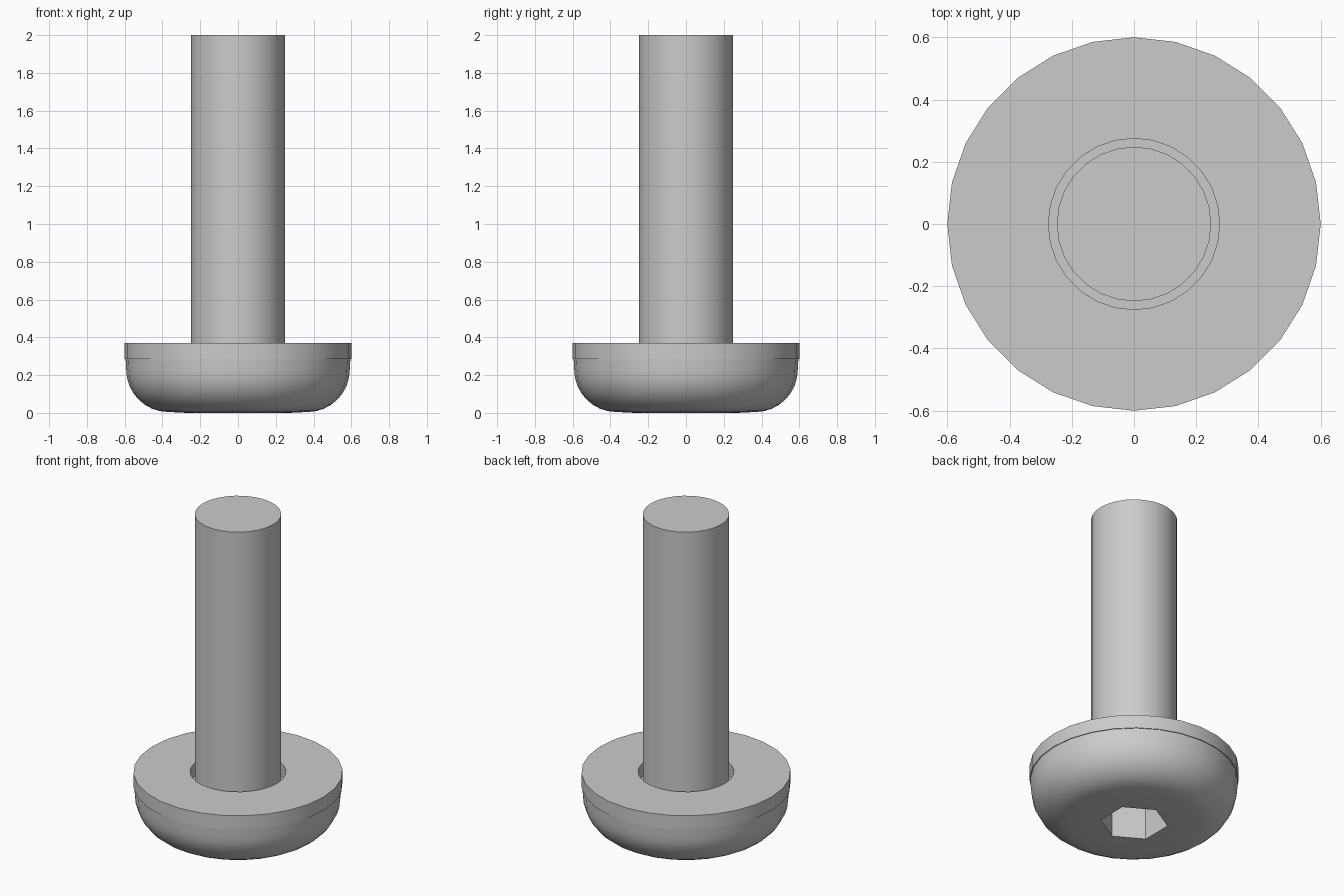
import bpy
import bmesh
from math import sin, cos, pi, radians
from mathutils import Matrix

if "Cube" in bpy.data.objects:
    bpy.data.objects.remove(bpy.data.objects["Cube"], do_unlink=True)

SIDES = 28

steel = bpy.data.materials.new("steel grey")
steel.use_nodes = True
steel.diffuse_color = (0.6, 0.6, 0.6, 1)
steel.node_tree.nodes["Principled BSDF"].inputs["Base Color"].default_value = (0.6, 0.6, 0.6, 1)


def finish(name, bm):
    """Turn a bmesh into a named steel object."""
    bmesh.ops.recalc_face_normals(bm, faces=bm.faces)
    mesh = bpy.data.meshes.new(name)
    bm.to_mesh(mesh)
    bm.free()
    mesh.materials.append(steel)
    obj = bpy.data.objects.new(name, mesh)
    bpy.context.collection.objects.link(obj)
    return obj


def lathe(name, profile, closed=False):
    """Spin a (radius, height) profile round z; open ends are capped."""
    bm = bmesh.new()
    verts = [bm.verts.new((r, 0, z)) for r, z in profile]
    pairs = list(zip(verts, verts[1:]))
    if closed:
        pairs.append((verts[-1], verts[0]))
    edges = [bm.edges.new(p) for p in pairs]
    bmesh.ops.spin(bm, geom=verts + edges, cent=(0, 0, 0), axis=(0, 0, 1),
                   angle=2 * pi, steps=SIDES)
    bmesh.ops.remove_doubles(bm, verts=bm.verts, dist=0.0005)
    if not closed:
        bmesh.ops.holes_fill(bm, edges=bm.edges, sides=0)
    return finish(name, bm)


def smooth(obj):
    bpy.ops.object.select_all(action="DESELECT")
    obj.select_set(True)
    bpy.context.view_layer.objects.active = obj
    bpy.ops.object.shade_smooth_by_angle(angle=radians(30))


# Rounded button head, flat underneath
STEPS = 8
arc = [(0.37 + 0.222 * sin(i / STEPS * pi / 2), 0.23 - 0.225 * cos(i / STEPS * pi / 2))
       for i in range(STEPS + 1)]
head = lathe("head", [(0.27, 0.0)] + arc + [(0.595, 0.285)])

# Hexagonal key socket cut into the head
bm = bmesh.new()
bmesh.ops.create_cone(bm, cap_ends=True, segments=6, radius1=0.195, radius2=0.195,
                      depth=0.48, matrix=Matrix.Rotation(0, 4, "Z"))
cutter = finish("socket_cutter", bm)
cutter.hide_render = True
cut = head.modifiers.new("socket", "BOOLEAN")
cut.operation = "DIFFERENCE"
cut.solver = "EXACT"
cut.object = cutter
bpy.context.view_layer.objects.active = head
bpy.ops.object.modifier_apply(modifier=cut.name)
bpy.data.objects.remove(cutter, do_unlink=True)

# Flat washer with a clearance hole
washer = lathe("washer", [(0.275, 0.285), (0.6, 0.285), (0.6, 0.37), (0.275, 0.37)], closed=True)

# Plain shaft
shaft = lathe("shaft", [(0.248, 0.27), (0.248, 2.0)])

for part in (head, washer, shaft):
    smooth(part)
